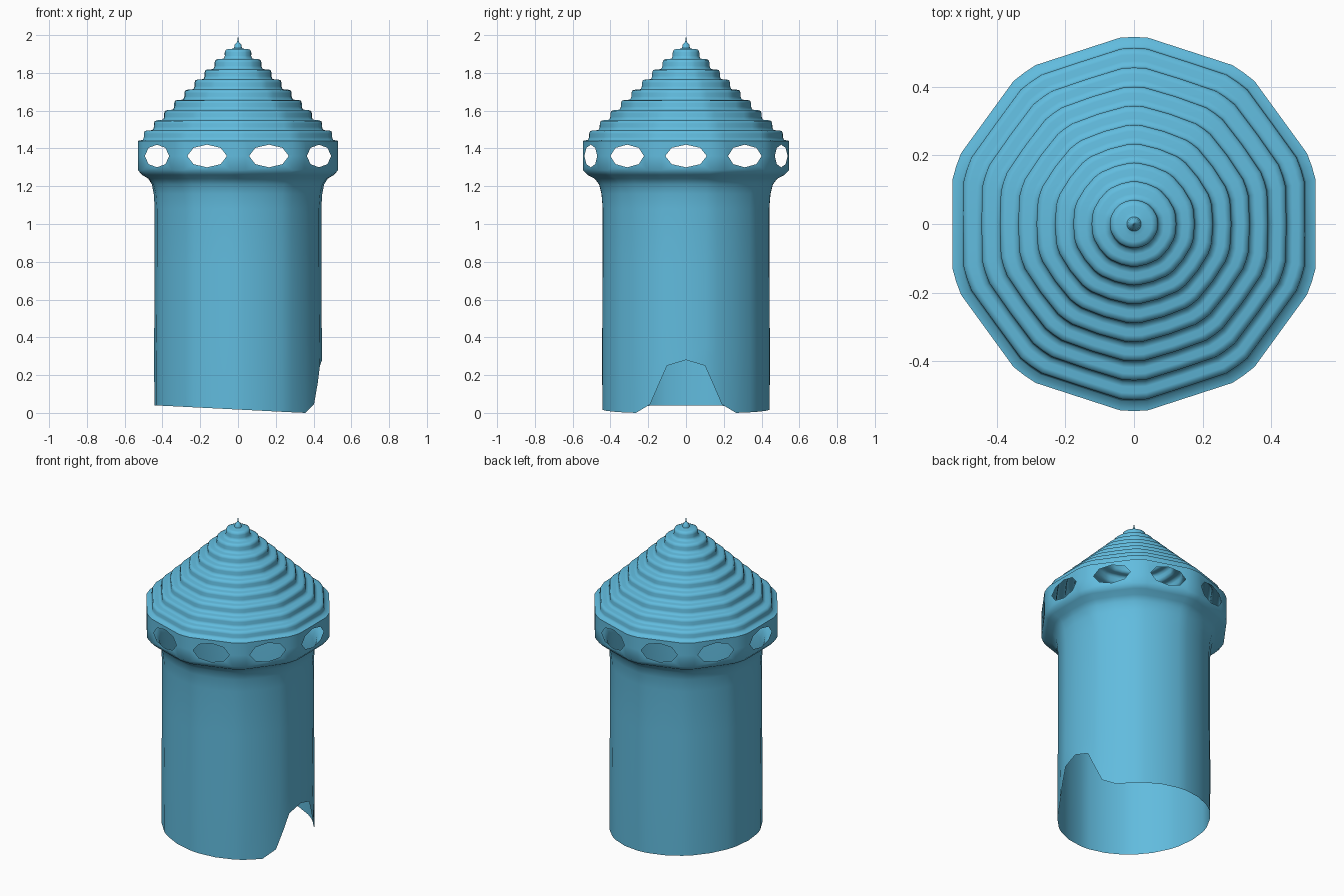
import bpy, bmesh
from math import sin, cos, pi, atan2, radians, hypot

if "Cube" in bpy.data.objects:
    bpy.data.objects.remove(bpy.data.objects["Cube"])

blue = bpy.data.materials.new("blue")
blue.diffuse_color = (0.12, 0.5, 0.73, 1)
blue.use_nodes = True
blue.node_tree.nodes["Principled BSDF"].inputs["Base Color"].default_value = blue.diffuse_color

SIDES, APO, HALF = 10, 0.53, 0.13

# Rounded decagon as (angle, radius): three points per flat plus one per corner
section = []
for f in range(SIDES):
    a = f * 2 * pi / SIDES
    for t in (-HALF, 0, HALF):
        section.append((a + atan2(t, APO), hypot(t, APO)))
    section.append((a + pi / SIDES, 0.546))
N = len(section)


def ring(bm, r, z, blend):
    """Ring between a circle (blend 0) and the rounded decagon (blend 1)."""
    verts = []
    for a, s in section:
        rr = r * (1 - blend) + r * s / APO * blend
        verts.append(bm.verts.new((rr * cos(a), rr * sin(a), z)))
    return verts


def bridge(bm, lo, hi, cols=range(N)):
    for i in cols:
        j = (i + 1) % N
        bm.faces.new((lo[i], lo[j], hi[j], hi[i]))


def finish(bm, name, angle):
    mesh = bpy.data.meshes.new(name)
    bm.to_mesh(mesh)
    bm.free()
    mesh.materials.append(blue)
    ob = bpy.data.objects.new(name, mesh)
    bpy.context.collection.objects.link(ob)
    bpy.ops.object.select_all(action='DESELECT')
    ob.select_set(True)
    bpy.context.view_layer.objects.active = ob
    bpy.ops.object.shade_smooth_by_angle(angle=radians(angle))
    return ob


# Tower wall: open sheet with a slanted foot and a doorway on +x
bm = bmesh.new()
foot = ring(bm, 0.443, 0, 0)
for v in foot:
    v.co.z = max(0, 0.04 * (0.35 - v.co.x) / 0.79)
for step, y, z in ((0, 0, 0.28), (1, 0.10, 0.25), (2, 0.14, 0.16),
                   (3, 0.19, 0.045), (4, 0.265, 0)):
    for sgn in (1, -1):
        v = foot[(1 + sgn * step) % N]
        v.co = ((0.445 ** 2 - y * y) ** 0.5, sgn * y, z)
rows = [foot]
for r, z, b in ((0.444, 0.36, 0), (0.441, 0.8, 0), (0.441, 1.08, 0), (0.446, 1.16, 0.1),
                (0.456, 1.21, 0.3), (0.475, 1.24, 0.6), (0.508, 1.26, 0.9), (0.53, 1.285, 1),
                (0.53, 1.36, 1), (0.53, 1.44, 1)):
    rows.append(ring(bm, r, z, b))
for lo, hi in zip(rows[:8], rows[1:9]):
    bridge(bm, lo, hi)
low, mid, top = rows[8:]

# Window band: eight-sided opening in every flat, plain strips at the corners
for f in range(SIDES):
    c = 4 * f
    for lo, hi in ((low, mid), (mid, top)):
        bridge(bm, lo, hi, (c + 2, c + 3))
    outer = [mid[c + 2], top[c + 2], top[c + 1], top[c],
             mid[c], low[c], low[c + 1], low[c + 2]]
    a = f * 2 * pi / SIDES
    inner = []
    for t, z in ((0.11, 0), (0.076, 0.043), (0, 0.06), (-0.076, 0.043),
                 (-0.11, 0), (-0.076, -0.043), (0, -0.06), (0.076, -0.043)):
        inner.append(bm.verts.new((APO * cos(a) - t * sin(a),
                                   APO * sin(a) + t * cos(a), 1.36 + z)))
    for i in range(8):
        j = (i + 1) % 8
        bm.faces.new((outer[i], outer[j], inner[j], inner[i]))
finish(bm, "tower_wall", 60)

# Roof: rippled cone, decagonal at the eaves and round at the tip
bm = bmesh.new()
prev = ring(bm, 0.53, 1.44, 1)
RIPPLES, STEPS = 9, 6
for k in range(RIPPLES * STEPS + 1):
    u = k / (RIPPLES * STEPS)
    wave = 0.009 * sin(2 * pi * u * RIPPLES - pi / 2)
    cur = ring(bm, 0.512 - 0.482 * u + wave, 1.455 + 0.485 * u + wave, 1 - u)
    bridge(bm, prev, cur)
    prev = cur
# Rounded tip with a small spike
for r, z in ((0.018, 1.95), (0.008, 1.958), (0.003, 1.97)):
    cur = ring(bm, r, z, 0)
    bridge(bm, prev, cur)
    prev = cur
apex = bm.verts.new((0, 0, 2.0))
for i in range(N):
    bm.faces.new((prev[i], prev[(i + 1) % N], apex))
finish(bm, "roof", 60)
